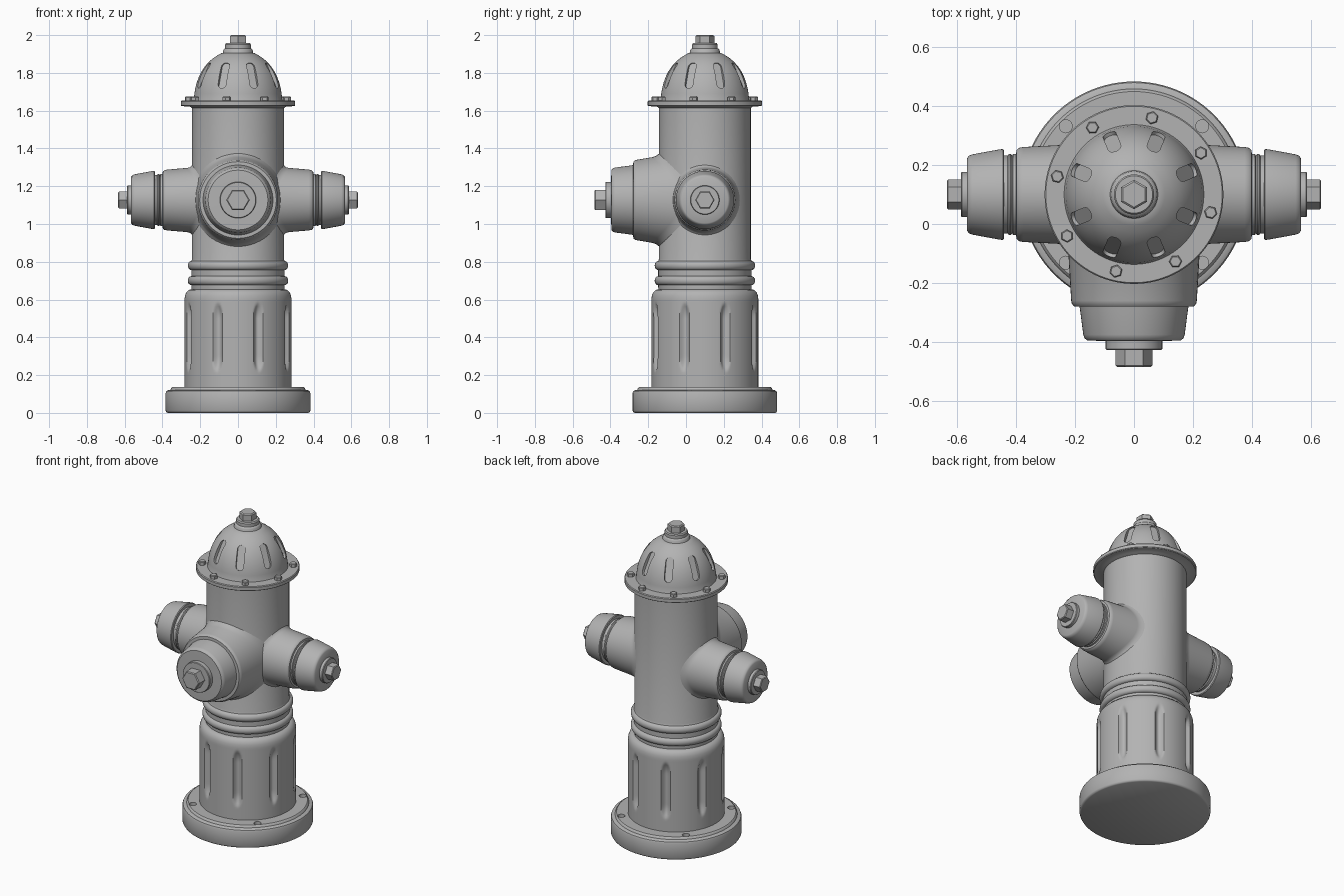
import bpy, bmesh, math
from mathutils import Matrix, Vector

if "Cube" in bpy.data.objects:
    bpy.data.objects.remove(bpy.data.objects["Cube"])

CY, NZ = 0.1, 1.127          # body axis y, outlet height
RB = 0.243                   # upper barrel radius
grey = bpy.data.materials.new("cast_iron_grey")
grey.diffuse_color = (0.45, 0.45, 0.45, 1)
grey.use_nodes = True
grey.node_tree.nodes["Principled BSDF"].inputs["Base Color"].default_value = grey.diffuse_color
AXIS = Matrix.Translation((0, CY, 0))


def finish(bm, name):
    bmesh.ops.recalc_face_normals(bm, faces=bm.faces[:])
    me = bpy.data.meshes.new(name)
    bm.to_mesh(me)
    bm.free()
    me.materials.append(grey)
    ob = bpy.data.objects.new(name, me)
    bpy.context.collection.objects.link(ob)
    return ob


def lathe_bm(bm, prof, mat, segs=64, off=0.0, warp=None):
    """Revolve (radius, height) points about local z and cap both ends."""
    rings = []
    for i, (r, z) in enumerate(prof):
        ring = []
        for k in range(segs):
            a = off + 2 * math.pi * k / segs
            p = Vector((r * math.cos(a), r * math.sin(a), z))
            if warp:
                p = warp(p, i, a)
            ring.append(bm.verts.new(mat @ p))
        rings.append(ring)
    for a, b in zip(rings, rings[1:]):
        for k in range(segs):
            n = (k + 1) % segs
            bm.faces.new((a[k], a[n], b[n], b[k]))
    bm.faces.new(rings[0])
    bm.faces.new(rings[-1])


def lathe(name, prof, mat=AXIS, **kw):
    bm = bmesh.new()
    lathe_bm(bm, prof, mat, **kw)
    return finish(bm, name)


def cut(ob, cutter):
    m = ob.modifiers.new("cut", 'BOOLEAN')
    m.operation, m.solver, m.object = 'DIFFERENCE', 'EXACT', cutter
    bpy.context.view_layer.objects.active = ob
    bpy.ops.object.modifier_apply(modifier=m.name)
    bpy.data.objects.remove(cutter)


# base flange with four bolt holes
base = lathe("base_flange", [(.372, 0), (.379, .004), (.383, .012), (.383, .105), (.379, .115),
                             (.37, .12), (.358, .122), (.354, .132), (.349, .136), (.2, .136)], segs=96)
bm = bmesh.new()
for k in range(4):
    a = math.radians(45 + 90 * k)
    lathe_bm(bm, [(.022, .115), (.022, .2)],
             AXIS @ Matrix.Translation((.327 * math.cos(a), .327 * math.sin(a), 0)), segs=20)
cut(base, finish(bm, "hole_cutter"))


# lower barrel with eight soft vertical flutes
def flute(p, i, a):
    arc = (a % (math.pi / 4) - math.pi / 8) * .283
    v = max(0, abs(p.z - .4) - .1) / .08
    q = (arc / .028) ** 2 + v * v
    s = 1 - .024 / .283 * max(0, 1 - q)
    return Vector((p.x * s, p.y * s, p.z))


lower = [(.283, .13)] + [(.283, .2 + .4 * k / 32) for k in range(33)]
lower += [(.281, .62), (.274, .638), (.262, .65), (.25, .654)]
lathe("lower_barrel", lower, segs=256, warp=flute)

# upper barrel with two rounded rings
upper = [(.245, .64), (.247, .665)]
for zc in (.70, .78):
    for k in range(9):
        t = math.pi * k / 8
        upper.append((.247 + .019 * math.sin(t), zc - .024 * math.cos(t)))
upper += [(RB, .815), (RB, 1.63)]
lathe("upper_barrel", upper, segs=96)

# bonnet flange, bolts and slotted dome
lathe("bonnet_flange", [(.24, 1.612), (.255, 1.622), (.298, 1.624), (.303, 1.628), (.303, 1.648),
                        (.299, 1.653), (.2, 1.653)], segs=96)
bm = bmesh.new()
for k in range(8):
    a = math.radians(31.8 + 45 * k)
    lathe_bm(bm, [(.022, 1.65), (.022, 1.671), (.018, 1.675)],
             AXIS @ Matrix.Translation((.267 * math.cos(a), .267 * math.sin(a), 0)), segs=6, off=a)
finish(bm, "bonnet_bolts")

dome = lathe("bonnet_dome", [(.24, 1.645), (.234, 1.66), (.231, 1.69), (.226, 1.72), (.218, 1.75),
                             (.207, 1.78), (.193, 1.808), (.175, 1.835), (.155, 1.858), (.13, 1.879),
                             (.105, 1.895), (.085, 1.906)], segs=96)
bm = bmesh.new()
W, L = .023, .052            # slot half width, half straight length
for k in range(8):
    a = math.radians(22.5 + 45 * k)
    out = Vector((math.cos(a), math.sin(a), 0))
    e = math.radians(24)
    nrm = out * math.cos(e) + Vector((0, 0, math.sin(e)))
    up = Vector((0, 0, math.cos(e))) - out * math.sin(e)
    side = up.cross(nrm)
    c = Vector((0, CY, 1.788)) + out * .197
    loops = []
    for d in (-.014, .08):
        loop = []
        for j in range(20):
            t = math.pi * (j if j < 10 else j - 1) / 9
            y = W * math.sin(t) + (L if j < 10 else -L)
            loop.append(bm.verts.new(c + side * (W * math.cos(t)) + up * y + nrm * d))
        loops.append(loop)
    for j in range(20):
        n = (j + 1) % 20
        bm.faces.new((loops[0][j], loops[0][n], loops[1][n], loops[1][j]))
    bm.faces.new(loops[0])
    bm.faces.new(loops[1])
cut(dome, finish(bm, "slot_cutter"))

lathe("bonnet_collar", [(.086, 1.895), (.08, 1.908), (.078, 1.92), (.074, 1.926), (.068, 1.93),
                        (.068, 1.95), (.063, 1.957), (.03, 1.957)])
lathe("bonnet_nut", [(.05, 1.95), (.05, 1.994), (.043, 2.0)], segs=6, off=math.pi / 2)


# outlets: sleeve blended onto the barrel, cap, washer and hex nut
def blend(n):
    def f(p, i, a):
        if i < n:            # first rings follow the barrel surface
            p.y = max(-RB, min(RB, p.y))
            p.z += math.sqrt(max(0, RB * RB - p.y * p.y))
        return p
    return f


def outlet(name, yaw, sleeve, cap, washer, nut):
    m = (Matrix.Translation((0, CY, NZ)) @ Matrix.Rotation(yaw, 4, 'Z')
         @ Matrix.Rotation(math.pi / 2, 4, 'Y'))
    lathe(name + "_sleeve", sleeve, m, warp=blend(4))
    lathe(name + "_cap", cap, m)
    lathe(name + "_washer", washer, m)
    lathe(name + "_nut", nut, m, segs=6, off=math.pi / 6)


for name, yaw in (("right", 0), ("left", math.pi)):
    outlet(name, yaw,
           [(.192, -.006), (.18, .004), (.173, .013), (.17, .026), (.161, .375), (.158, .39), (.15, .398),
            (.138, .4), (.138, .41), (.132, .413), (.138, .418), (.138, .424), (.132, .428), (.132, .45)],
           [(.12, .44), (.15, .44), (.154, .444), (.153, .455), (.136, .548), (.131, .56), (.122, .566), (.05, .566)],
           [(.077, .56), (.077, .583), (.074, .587), (.03, .587)],
           [(.051, .58), (.051, .63), (.046, .634)])
outlet("front", -math.pi / 2,
       [(.258, -.012), (.244, .002), (.234, .015), (.227, .034), (.213, .36), (.211, .37), (.203, .379), (.15, .381)],
       [(.186, .375), (.183, .39), (.172, .475), (.168, .487), (.158, .495), (.08, .497)],
       [(.096, .49), (.096, .523), (.093, .527), (.05, .527)],
       [(.062, .52), (.062, .58), (.056, .585)])

# smooth shading with crisp edges
bpy.ops.object.select_all(action='DESELECT')
for ob in bpy.data.objects:
    ob.select_set(True)
    bpy.context.view_layer.objects.active = ob
bpy.ops.object.shade_smooth_by_angle(angle=math.radians(35))
